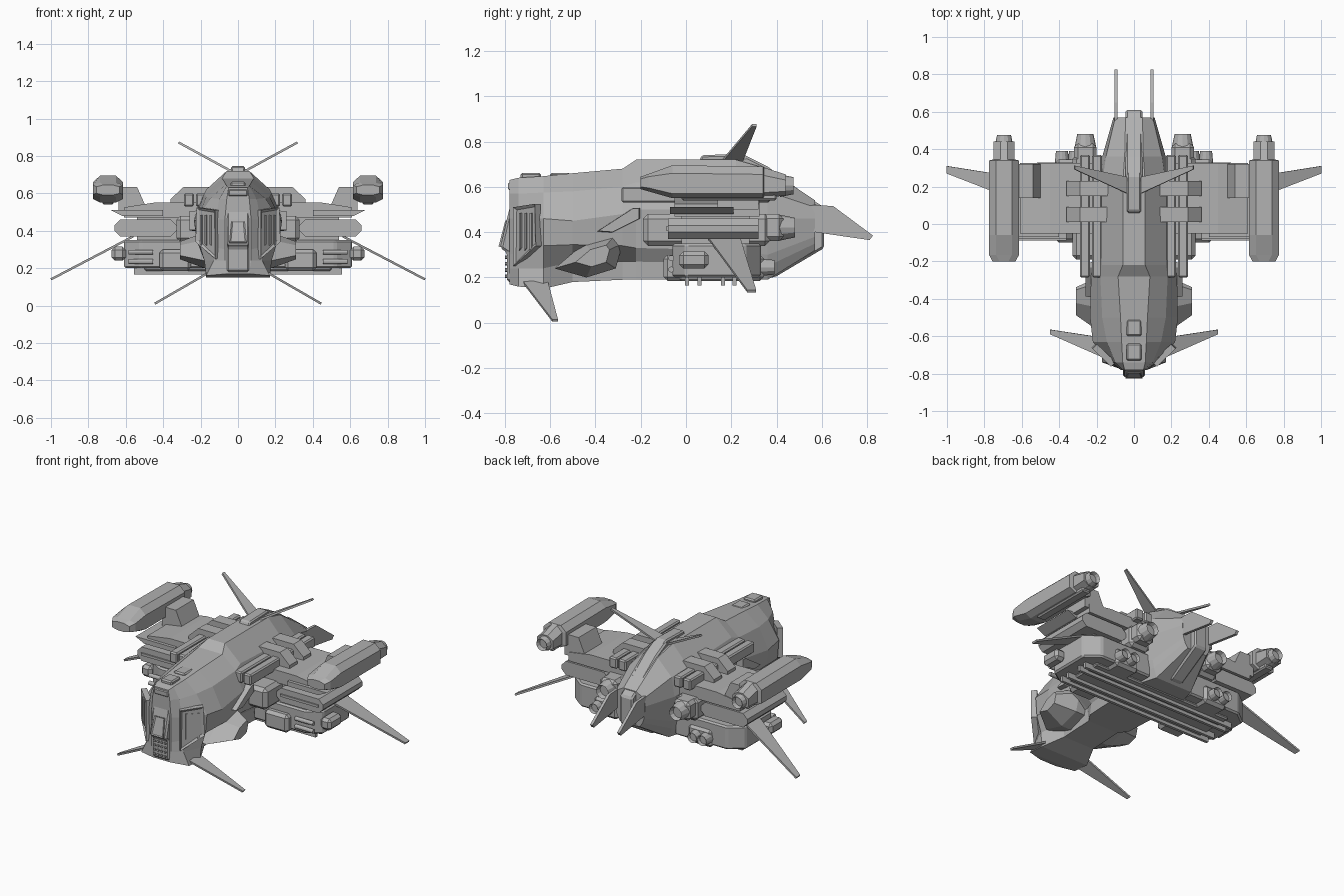
import bpy
import bmesh
import math
from mathutils import Matrix, Vector

starter = bpy.data.objects.get("Cube")
if starter:
    bpy.data.objects.remove(starter, do_unlink=True)

grey = bpy.data.materials.new("hull grey")
grey.use_nodes = True
grey.diffuse_color = (0.44, 0.44, 0.44, 1)
grey.node_tree.nodes["Principled BSDF"].inputs["Base Color"].default_value = (0.44, 0.44, 0.44, 1)


def finish(bm, name, mirror=False, bevel=0.0):
    """Turn a bmesh into a flat shaded object, optionally chamfered and mirrored."""
    bmesh.ops.recalc_face_normals(bm, faces=bm.faces)
    mesh = bpy.data.meshes.new(name)
    bm.to_mesh(mesh)
    bm.free()
    mesh.materials.append(grey)
    obj = bpy.data.objects.new(name, mesh)
    bpy.context.collection.objects.link(obj)
    if bevel:
        chamfer = obj.modifiers.new("chamfer", 'BEVEL')
        chamfer.width = bevel
        chamfer.segments = 1
    if mirror:
        flip = obj.modifiers.new("mirror", 'MIRROR')
        flip.use_axis[0] = True
        flip.use_mirror_merge = False
    return obj


def loft(name, rings, mirror=False):
    """Skin a list of equally long closed rings of points and cap the ends."""
    bm = bmesh.new()
    loops = [[bm.verts.new(point) for point in ring] for ring in rings]
    count = len(loops[0])
    for near, far in zip(loops, loops[1:]):
        for i in range(count):
            j = (i + 1) % count
            bm.faces.new((near[i], near[j], far[j], far[i]))
    bm.faces.new(loops[0])
    bm.faces.new(loops[-1])
    return finish(bm, name, mirror)


def prism(name, axis, outline, low, high, mirror=False, bevel=0.0):
    """Extrude an outline along x, y or z."""
    place = {
        'x': lambda a, b, depth: (depth, a, b),
        'y': lambda a, b, depth: (a, depth, b),
        'z': lambda a, b, depth: (a, b, depth),
    }[axis]
    bm = bmesh.new()
    start = [bm.verts.new(place(a, b, low)) for a, b in outline]
    end = [bm.verts.new(place(a, b, high)) for a, b in outline]
    bm.faces.new(start)
    bm.faces.new(end)
    for i in range(len(start)):
        j = (i + 1) % len(start)
        bm.faces.new((start[i], start[j], end[j], end[i]))
    return finish(bm, name, mirror, bevel)


def box(name, x, y, z, mirror=False, bevel=0.0):
    outline = [(x[0], y[0]), (x[1], y[0]), (x[1], y[1]), (x[0], y[1])]
    return prism(name, 'z', outline, z[0], z[1], mirror, bevel)


def slab(name, corners, thickness, mirror=True, inset=0.0):
    """Thick plate through arbitrary corners, with an optional recessed pane."""
    points = [Vector(corner) for corner in corners]
    normal = (points[1] - points[0]).cross(points[-1] - points[0]).normalized()
    shift = normal * thickness / 2
    bm = bmesh.new()
    front = [bm.verts.new(point + shift) for point in points]
    back = [bm.verts.new(point - shift) for point in points]
    pane = bm.faces.new(front)
    bm.faces.new(back[::-1])
    for i in range(len(front)):
        j = (i + 1) % len(front)
        bm.faces.new((front[j], front[i], back[i], back[j]))
    if inset:
        bmesh.ops.recalc_face_normals(bm, faces=bm.faces)
        bmesh.ops.inset_individual(bm, faces=[pane], thickness=inset, depth=-inset / 2)
    return finish(bm, name, mirror)


def tube(name, axis, centre, radius, length, sides=12, tip=1.0, hollow=False, mirror=True):
    """Cylinder along x or y; tip scales its far end, hollow recesses it."""
    turn = Matrix.Rotation(math.pi / 2, 4, 'Y') if axis == 'x' else Matrix.Rotation(-math.pi / 2, 4, 'X')
    bm = bmesh.new()
    bmesh.ops.create_cone(bm, cap_ends=True, segments=sides, radius1=radius,
                          radius2=radius * tip, depth=length,
                          matrix=Matrix.Translation(centre) @ turn)
    if hollow:
        rear = max(bm.faces, key=lambda face: face.calc_center_median().y)
        bmesh.ops.inset_individual(bm, faces=[rear], thickness=radius * 0.15, depth=-radius * 0.5)
    return finish(bm, name, mirror)


# Fuselage: half sections from the deck edge down past the waist to the keel edge
sections = [
    (-0.78, (.05, .63), (.06, .57), (.07, .46), (.07, .3), (.07, .24), (.06, .17)),
    (-0.74, (.06, .64), (.1, .57), (.12, .46), (.115, .31), (.13, .24), (.17, .16)),
    (-0.63, (.066, .647), (.145, .575), (.22, .46), (.21, .34), (.18, .24), (.17, .15)),
    (-0.5, (.072, .66), (.17, .58), (.235, .45), (.22, .345), (.12, .27), (.11, .18)),
    (-0.28, (.085, .68), (.18, .6), (.23, .48), (.22, .34), (.12, .27), (.11, .19)),
    (-0.22, (.06, .72), (.17, .62), (.22, .5), (.21, .33), (.14, .27), (.15, .19)),
    (0.22, (.06, .72), (.17, .6), (.21, .5), (.2, .32), (.19, .26), (.17, .19)),
    (0.36, (.05, .68), (.15, .58), (.17, .46), (.16, .3), (.15, .25), (.13, .19)),
    (0.57, (.045, .54), (.1, .51), (.11, .46), (.1, .38), (.09, .35), (.07, .32)),
]
hull_rings = []
for y, *half in sections:
    ring = [(x, y, z) for x, z in half] + [(-x, y, z) for x, z in reversed(half)]
    hull_rings.append(ring)
loft("fuselage", hull_rings)

# Tail spine, dorsal box and roof hatches
prism("tail_spine", 'x', [(.2, .72), (.27, .735), (.36, .69), (.57, .535), (.61, .51),
                          (.61, .33), (.39, .2), (.2, .2)], -.045, .045, bevel=.01)
prism("dorsal_box", 'x', [(.05, .7), (.07, .74), (.25, .745), (.32, .71)], -.037, .037, bevel=.008)
for y in (-.73, -.6):
    box("roof_hatch", (-.04, .04), (y, y + .09), (.62, .662), bevel=.008)
box("brow_panel", (-.055, .055), (-.785, -.74), (.58, .625), bevel=.01)

# Nose sensor housing with recessed glass and a grid of studs
prism("nose_housing", 'x', [(-.76, .58), (-.79, .46), (-.82, .33), (-.79, .31), (-.79, .18),
                            (-.7, .18), (-.7, .58)], -.06, .06, bevel=.01)
slab("nose_glass_frame", [(-.045, -.82, .335), (.045, -.82, .335),
                          (.035, -.79, .45), (-.035, -.79, .45)], .015, mirror=False, inset=.01)
for row in range(4):
    for column in range(4):
        tube("nose_stud", 'y', (.025 * column - .0375, -.79, .205 + .028 * row), .008, .016,
             sides=6, mirror=False)

# Side windows with slats
slab("window_frame", [(.11, -.75, .25), (.215, -.65, .34), (.21, -.655, .525), (.11, -.75, .51)],
     .035, inset=.018)
for step in (.135, .16, .185):
    slab("window_slat", [(step, step * .95 - .8545, .32), (step + .008, step * .95 - .847, .33),
                         (step + .008, step * .95 - .847, .485), (step, step * .95 - .8545, .485)], .03)

# Angular cheek intakes beside the neck
for name, outline, reach, taper in (
        ("lower_cheek", [(-.58, .24), (-.45, .35), (-.31, .39), (-.28, .35), (-.31, .24), (-.44, .2)], .31, .5),
        ("upper_cheek", [(-.4, .4), (-.23, .51), (-.2, .51), (-.2, .46), (-.33, .395)], .26, .9)):
    middle = [sum(values) / len(outline) for values in zip(*outline)]
    inner = [(.18, y, z) for y, z in outline]
    outer = [(reach, middle[0] + taper * (y - middle[0]), middle[1] + taper * (z - middle[1]))
             for y, z in outline]
    root = [(.1, y, z) for y, z in outline]
    loft(name, [root, inner, outer], mirror=True)

# Blade fins: nose, wing and tail pairs, plus the rear stabiliser plates
slab("nose_fin", [(.15, -.72, .18), (.15, -.61, .18), (.445, -.565, .01), (.445, -.59, .01)], .012)
slab("wing_fin", [(.56, .1, .37), (.56, .24, .37), (1, .31, .14), (1, .27, .14)], .012)
slab("tail_fin", [(.03, .16, .715), (.03, .25, .715), (.318, .312, .872), (.318, .292, .872)], .012)
prism("stabiliser_plate", 'x', [(.4, .5), (.57, .52), (.65, .515), (.825, .385), (.81, .365),
                                (.57, .4), (.4, .4)], .087, .105, mirror=True)

# Long shoulder rails and their clamps
for x in (.17, .235):
    box("shoulder_rail", (x, x + .055), (-.285, .37), (.53, .6), mirror=True, bevel=.008)
for y in (.01, .15):
    prism("rail_clamp", 'y', [(.14, .635), (.29, .635), (.36, .57), (.36, .5), (.14, .5)],
          y, y + .08, mirror=True)

# Wing layers from top to bottom
prism("wing_deck", 'y', [(.18, .55), (.45, .55), (.61, .525), (.61, .47), (.18, .47)],
      -.05, .325, mirror=True)
prism("wing_top_blade", 'y', [(.4, .48), (.62, .48), (.68, .51), (.4, .51)], -.07, .21, mirror=True)
box("wing_core", (.15, .54), (-.02, .28), (.28, .5), mirror=True)
prism("wing_mid_pod", 'y', [(.33, .4), (.36, .37), (.63, .37), (.66, .4), (.66, .43),
                            (.63, .46), (.36, .46), (.33, .43)], -.08, .32, mirror=True)
box("mid_pod_ridge", (.36, .63), (-.088, .3), (.408, .424), mirror=True)
prism("lower_wing", 'z', [(.15, -.06), (.52, -.06), (.61, 0), (.61, .26), (.52, .33), (.15, .33)],
      .2, .35, mirror=True, bevel=.01)
for z in (.235, .285):
    tube("feed_pipe", 'x', (.52, -.065, z), .013, .13)
box("side_canister", (.6, .675), (-.03, .1), (.24, .315), mirror=True, bevel=.018)

# Engine blocks with nozzles
box("engine_block", (.18, .33), (-.19, .37), (.34, .48), mirror=True, bevel=.022)
box("engine_tail", (.2, .32), (.3, .43), (.36, .48), mirror=True, bevel=.02)
tube("engine_nozzle", 'y', (.26, .445, .42), .058, .07, tip=.75, hollow=True)
box("lower_engine", (.25, .42), (-.1, .345), (.185, .3), mirror=True, bevel=.018)
for x in (.315, .385):
    tube("lower_nozzle", 'y', (x, .36, .245), .038, .06, tip=.85, hollow=True)

# Spanwise beams under the wings
for y in (-.005, .05, .155, .205):
    box("belly_beam", (-.555, .555), (y, y + .018), (.165, .21))
box("belly_plate", (-.5, .5), (-.03, .26), (.185, .21), bevel=.008)

# Wingtip weapon pods on pylons
prism("pod_pylon", 'y', [(.48, .5), (.54, .635), (.64, .635), (.64, .5)], .14, .32, mirror=True)
pod_rings = []
for y, width, bottom, low, high, top in (
        (-.2, .062, .59, .6, .635, .645), (-.165, .08, .58, .595, .645, .657),
        (-.06, .08, .55, .57, .66, .695), (.34, .08, .55, .57, .655, .69),
        (.345, .056, .555, .575, .65, .685), (.44, .056, .56, .58, .63, .655)):
    quarter = [(width - .038, bottom), (width, low), (width, high), (width - .038, top)]
    ring = [(.695 + x, y, z) for x, z in quarter]
    ring += [(.695 - x, y, z) for x, z in reversed(quarter)]
    pod_rings.append(ring)
loft("weapon_pod", pod_rings, mirror=True)
box("pod_underrail", (.665, .725), (-.02, .4), (.54, .57), mirror=True, bevel=.008)
tube("pod_nozzle", 'y', (.695, .445, .605), .05, .06, tip=.75, hollow=True)
